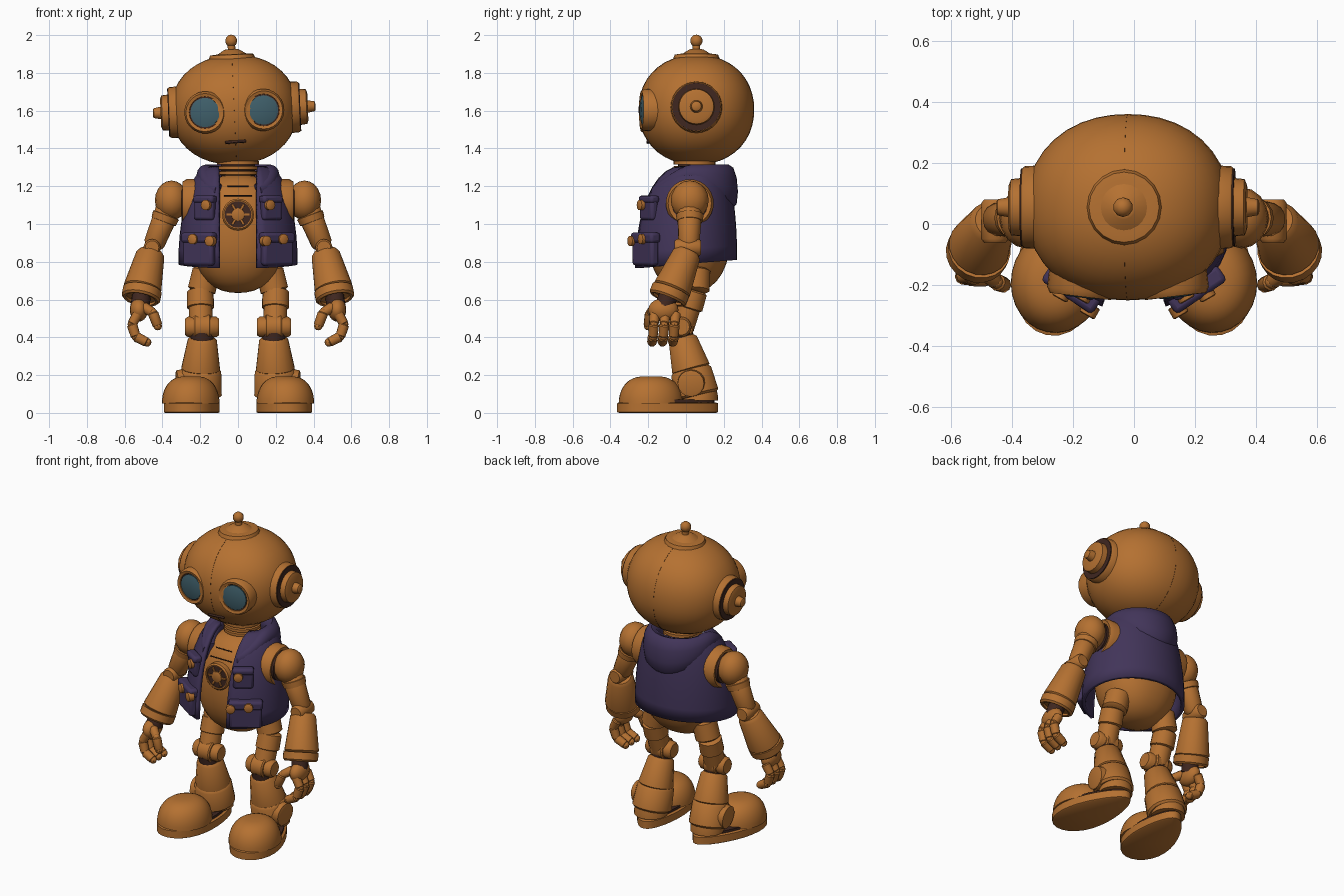
import bpy, bmesh
from math import sin, cos, pi, tau, radians, asin, sqrt
from mathutils import Vector, Matrix

cube = bpy.data.objects.get("Cube")
if cube:
    bpy.data.objects.remove(cube, do_unlink=True)


def material(name, *rgb):
    mat = bpy.data.materials.new(name)
    mat.use_nodes = True
    mat.diffuse_color = (*rgb, 1)
    mat.node_tree.nodes["Principled BSDF"].inputs["Base Color"].default_value = mat.diffuse_color
    return mat


COPPER = material("copper", .46, .165, .031)
PURPLE = material("purple cloth", .054, .035, .1)
GLASS = material("teal glass", .05, .115, .145)
DARK = material("dark brown", .05, .02, .014)


def make(name, bm, mat):
    bmesh.ops.recalc_face_normals(bm, faces=bm.faces)
    mesh = bpy.data.meshes.new(name)
    bm.to_mesh(mesh)
    bm.free()
    mesh.shade_smooth()
    mesh.set_sharp_from_angle(angle=radians(40))
    mesh.materials.append(mat)
    ob = bpy.data.objects.new(name, mesh)
    bpy.context.collection.objects.link(ob)
    return ob


def loft(name, rings, mat, solid=True):
    bm = bmesh.new()
    rows = [[bm.verts.new(point) for point in ring] for ring in rings]
    count = len(rows[0])
    for low, high in zip(rows, rows[1:]):
        for i in range(count if solid else count - 1):
            j = (i + 1) % count
            bm.faces.new((low[i], low[j], high[j], high[i]))
    if solid:
        bm.faces.new(rows[0])
        bm.faces.new(rows[-1])
    return make(name, bm, mat)


def turn(count):
    return [tau * i / count for i in range(count)]


# Profiles along a part: (fraction of length, radius)
def rounded(start, end, lip=.8):
    return [(0, start * lip), (.08, start), (.92, end), (1, end * lip)]


def straight(radius):
    return [(0, radius), (1, radius)]


def rim(radius, inner):
    return [(0, radius), (.8, radius), (1, radius * .9), (.95, inner), (.7, inner)]


def dome(radius, steps=5):
    angles = [pi / 2 * i / steps for i in range(steps)]
    return [(sin(a), radius * cos(a) ** .65) for a in angles]


def tube(name, start, end, profile, mat=COPPER, sides=20):
    start, end = Vector(start), Vector(end)
    aim = (end - start).to_track_quat("Z", "Y")
    rings = [[start.lerp(end, t) + aim @ Vector((r * cos(a), r * sin(a), 0)) for a in turn(sides)]
             for t, r in profile]
    return loft(name, rings, mat)


def ball(name, centre, radii, sides=16, power=2, frame=Matrix(), mat=COPPER):
    bm = bmesh.new()
    bmesh.ops.create_uvsphere(bm, u_segments=sides, v_segments=sides // 2 + 2, radius=1)
    for v in bm.verts:
        grow = sum(abs(c) ** power for c in v.co) ** (-1 / power)
        v.co = frame @ (Vector(centre) + Vector([c * grow * r for c, r in zip(v.co, radii)]))
    return make(name, bm, mat)


def box(name, centre, size, mat, rotation, bevel=.015):
    bm = bmesh.new()
    bmesh.ops.create_cube(bm, size=1)
    bmesh.ops.scale(bm, vec=size, verts=bm.verts)
    ob = make(name, bm, mat)
    ob.location, ob.rotation_euler = centre, rotation
    mod = ob.modifiers.new("round", "BEVEL")
    mod.width, mod.segments = bevel, 2


# Head, slightly tilted, with a fine centre seam
HEAD = Matrix.Translation((-.02, .055, 1.605)) @ Matrix.Rotation(radians(-2.5), 4, "Y")


def on_head(x, y, z):
    return HEAD @ Vector((x, y, z))


ball("head", (0, 0, 0), (.335, .305, .29), sides=40, power=2.15, frame=HEAD)
ball("head_seam", (0, 0, 0), (.002, .306, .291), sides=40, power=2.15, frame=HEAD, mat=DARK)
tube("crown_plate", on_head(0, 0, .25), on_head(0, 0, .295), rounded(.13, .115))
tube("crown_cone", on_head(0, 0, .29), on_head(0, 0, .32), rounded(.08, .04))
tube("antenna", on_head(0, 0, .3), on_head(0, 0, .36), straight(.02))
ball("antenna_tip", (0, 0, .365), (.033, .033, .033), sides=10, frame=HEAD)
box("mouth", on_head(0, -.257, -.17), (.11, .014, .014), DARK, (radians(-35), radians(-4), 0), .004)

for s, side in ((-1, "right"), (1, "left")):
    # Goggle eyes, almost flush with the face
    back, front = on_head(s * .145, -.2, -.008), on_head(s * .156, -.292, -.008)
    tube(side + "_eye_rim", back, front, rim(.112, .084), sides=24)
    tube(side + "_eye_gap", back, front, straight(.086)[:1] + [(.86, .084)], DARK, 24)
    tube(side + "_eye_glass", back, front, [(.5, .078), (.94, .078), (1.04, .045)], GLASS)

    # Ear discs, stacked outwards
    def ear(part, inner, outer, profile, mat=COPPER):
        tube(side + part, on_head(s * inner, 0, 0), on_head(s * outer, 0, 0), profile, mat, 28)

    ear("_ear_plate", .27, .345, rounded(.138, .134, .96))
    ear("_ear_groove", .3, .35, straight(.127), DARK)
    ear("_ear_hub", .3, .39, rounded(.1, .092))
    ear("_ear_nub", .38, .43, rounded(.034, .026))

# Neck and torso
tube("neck", (0, .04, 1.2), (0, .05, 1.36), straight(.09), DARK)
for i in range(3):
    height = 1.26 + i * .027
    tube("neck_ring", (0, .045, height), (0, .045, height + .02), rounded(.11, .11, .9))
ball("torso", (0, .015, .95), (.245, .22, .315), sides=32, power=2.3)
for height, y, width in ((1.2, -.143, .11), (1.15, -.173, .15)):
    box("chest_seam", (0, y, height), (width, .012, .006), DARK, (radians(-30), 0, 0), .002)

# Round chest emblem
EMBLEM = Vector((0, -.18, 1.05))


def emblem(part, depth, profile, mat=COPPER):
    tube("emblem" + part, EMBLEM, EMBLEM - Vector((0, depth, 0)), profile, mat, 24)


emblem("_plate", .032, straight(.075), DARK)
emblem("_rim", .04, rim(.084, .07))
emblem("_hub", .042, rounded(.036, .034))
for a in turn(6):
    spot = EMBLEM + Vector((.047 * cos(a), -.032, .047 * sin(a)))
    box("emblem_spoke", spot, (.03, .014, .012), COPPER, (0, -a, 0), .002)


# Open vest, narrowing to the neck
def vest_row(rise, steps=36):
    bulge = sqrt(1 - rise * rise)
    width, front, back = .15 + .155 * bulge, -.06 - .215 * bulge, .18 + .08 * bulge
    centre, depth = (front + back) / 2, (back - front) / 2
    start = asin(.1 / width)
    row = []
    for i in range(steps + 1):
        a = start + (tau - 2 * start) * i / steps
        lift = .045 * (1 - rise) * (1 - cos(a)) / 2
        row.append((width * sin(a), centre - depth * cos(a), .765 + .53 * rise + lift))
    return row


vest = loft("vest", [vest_row(sin(pi / 2 * i / 10)) for i in range(11)], PURPLE, solid=False)
cloth = vest.modifiers.new("thickness", "SOLIDIFY")
cloth.thickness, cloth.offset = .022, 0


# Folded hood: rolls round the neck, dips at the lapels, drapes behind
def hood_ring(a):
    front, back = max(0, cos(a)) ** 2, max(0, -cos(a))
    ring = []
    for b in turn(12):
        reach = .17 + .05 * cos(b) + .05 * front + .015 * back
        drape = back * (1 - sin(b)) * (1 + cos(b)) / 2
        ring.append((reach * sin(a), .04 - reach * cos(a),
                     1.26 + .055 * sin(b) - .13 * front - .09 * drape))
    return ring


loft("hood", [hood_ring(.5 + (tau - 1) * i / 32) for i in range(33)], PURPLE)

for s, side in ((-1, "right"), (1, "left")):
    def at(x, y, z):
        return Vector((s * x, y, z))

    def limb(part, start, end, profile, mat=COPPER, sides=16):
        tube(side + part, at(*start), at(*end), profile, mat, sides)

    # Pockets with flaps, turned to follow the cloth, and buttons
    for part, centre, size in (("_lower", at(.205, -.215, .86), Vector((.19, .05, .16))),
                               ("_upper", at(.175, -.197, 1.08), Vector((.12, .045, .12)))):
        yaw = (0, 0, s * radians(34))
        box(side + part + "_pocket", centre, size, PURPLE, yaw)
        flap = Vector((size.x * 1.06, size.y * 1.25, size.z * .35))
        box(side + part + "_flap", centre + Vector((0, 0, size.z * .42)), flap, PURPLE, yaw)
    for x, y, z in ((.155, -.215, 1.1), (.225, -.21, .92), (.135, -.265, .91)):
        limb("_button", (x, y, z), (x + .02, y - .035, z), rounded(.028, .028), sides=10)

    # Shoulder and upper arm
    limb("_shoulder_socket", (.18, .02, 1.11), (.295, .02, 1.11), rim(.127, .095), sides=28)
    limb("_shoulder_gap", (.2, .02, 1.11), (.3, .02, 1.11), straight(.09), DARK)
    ball(side + "_shoulder", at(.352, .02, 1.125), (.088, .1, .105))
    limb("_upper_arm", (.365, .02, 1.09), (.45, .015, .88), rounded(.066, .056))
    limb("_arm_band", (.38, .02, 1.05), (.395, .02, 1.01), rounded(.073, .068))
    limb("_elbow", (.455, -.06, .875), (.455, .08, .875), rounded(.045, .045))

    # Forearm with cuff, and curled hand
    limb("_forearm", (.46, .01, .855), (.51, -.08, .64), rounded(.076, .102), sides=20)
    limb("_cuff", (.506, -.08, .65), (.516, -.1, .6), rim(.104, .08), sides=20)
    limb("_wrist", (.505, -.08, .66), (.52, -.115, .56), straight(.05), DARK)
    ball(side + "_palm", at(.525, -.12, .545), (.048, .08, .062))
    curl = [.9 - .8 * j for j in range(4)]
    digits = [("_finger", [(.475 + .087 * cos(a), -.11 + gap - .005 * j, .46 + .087 * sin(a))
                           for j, a in enumerate(curl)]) for gap in (-.055, 0, .055)]
    digits.append(("_thumb", [(.5, -.15, .56), (.45, -.19, .53), (.425, -.2, .46)]))
    for part, points in digits:
        for start, end in zip(points, points[1:]):
            limb(part, start, end, rounded(.028, .026), sides=10)
            ball(side + part + "_joint", at(*end), (.023, .023, .023), sides=8)

    # Hip, thigh, knee and shin
    limb("_hip", (.165, .055, .76), (.195, .05, .64), rounded(.075, .075))
    limb("_thigh", (.2, .045, .65), (.198, .015, .55), rounded(.07, .072))
    limb("_lower_thigh", (.198, .015, .56), (.195, -.02, .45), straight(.063))
    limb("_knee_axle", (.1, -.025, .455), (.28, -.025, .455), rounded(.054, .054))
    limb("_knee", (.145, -.025, .455), (.235, -.025, .455), rounded(.068, .068, .9))
    limb("_knee_gap", (.192, -.025, .43), (.19, -.02, .385), straight(.062), DARK)
    limb("_shin", (.188, -.02, .4), (.198, .03, .22), rounded(.078, .104))
    limb("_boot_shaft", (.197, .025, .23), (.203, .06, .09), rounded(.11, .118, .9), sides=20)
    limb("_ankle_disc", (.27, .03, .16), (.325, .025, .155), rounded(.075, .07))

    # Splayed boot of stacked outlines: layers are (height, scale)
    boot = Matrix.Translation(at(.203, .06, 0)) @ Matrix.Rotation(s * radians(11), 4, "Z")

    def stack(part, centre, length, width, taper, layers, mat=COPPER):
        rings = [[boot @ Vector((k * sin(a) * (width + taper * cos(a)),
                                 centre - k * length * cos(a), z)) for a in turn(28)]
                 for z, k in layers]
        loft(side + part, rings, mat)

    stack("_sole", -.16, .272, .138, .038, [(z * .055, r) for z, r in rounded(1, 1, .96)])
    stack("_boot_gap", -.155, .255, .125, .035, [(.05, .97), (.07, .97)], DARK)
    stack("_toe_cap", -.25, .172, .152, 0, [(.05 + .145 * t, r) for t, r in dome(1, 10)])
    stack("_heel", .01, .1, .1, 0, [(.065, 1), (.1, .98), (.15, .85)])
